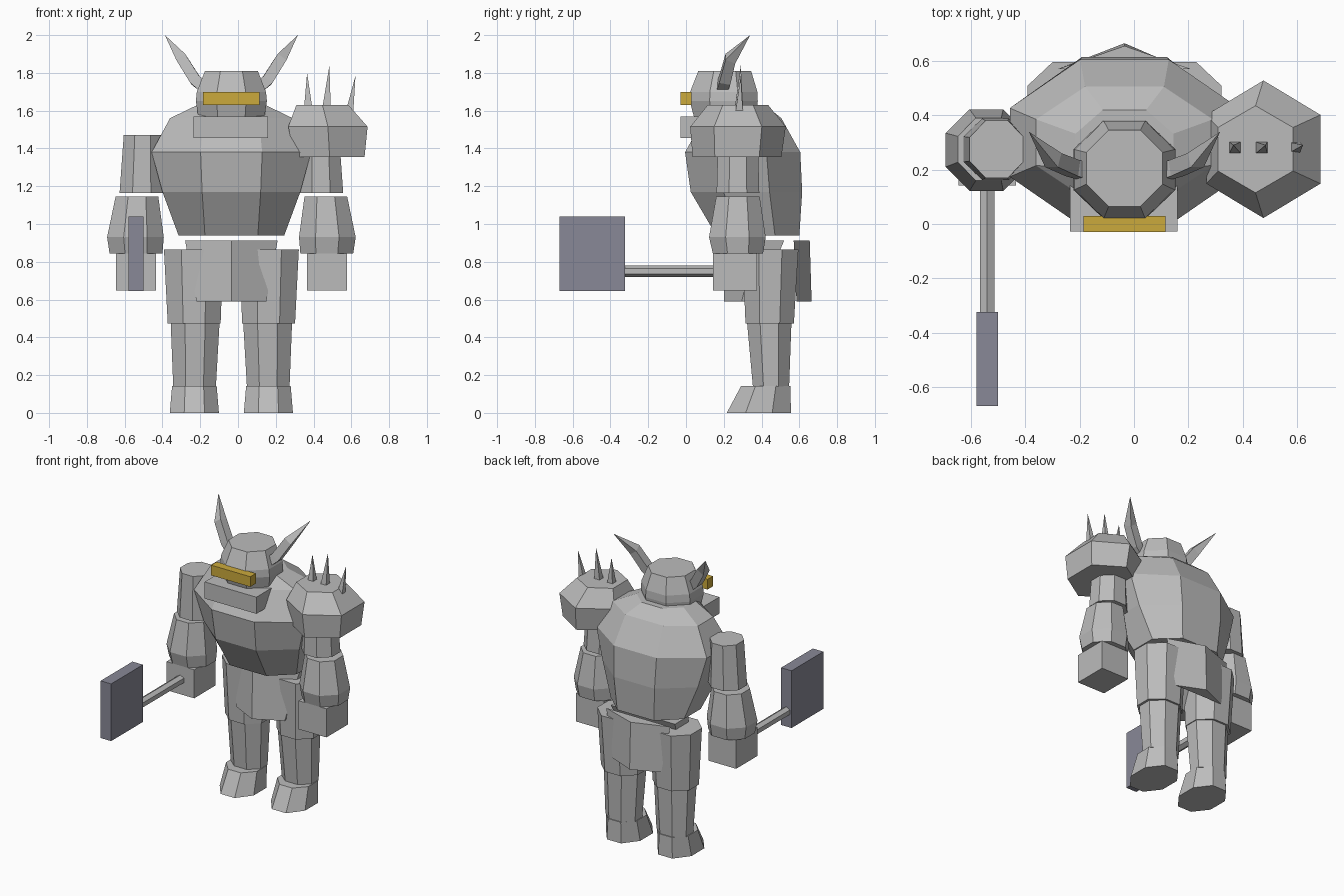
import bpy, bmesh, math
from mathutils import Vector

if "Cube" in bpy.data.objects:
    bpy.data.objects.remove(bpy.data.objects["Cube"])

CX = -0.035  # symmetry line of the body


def material(name, rgb):
    m = bpy.data.materials.new(name)
    m.diffuse_color = (*rgb, 1)
    m.use_nodes = True
    m.node_tree.nodes["Principled BSDF"].inputs["Base Color"].default_value = m.diffuse_color
    return m


GREY = material("pale_grey", (0.50, 0.50, 0.50))
STEEL = material("dark_steel", (0.25, 0.25, 0.31))
GOLD = material("gold", (0.60, 0.40, 0.045))


def loops_mesh(name, loops, mat=GREY):
    """Skin a stack of equal-length point loops and cap both ends."""
    bm = bmesh.new()
    rows = [[bm.verts.new(p) for p in loop] for loop in loops]
    n = len(rows[0])
    for a, b in zip(rows, rows[1:]):
        for i in range(n):
            j = (i + 1) % n
            bm.faces.new((a[i], a[j], b[j], b[i]))
    bm.faces.new(rows[0][::-1])
    bm.faces.new(rows[-1])
    bmesh.ops.remove_doubles(bm, verts=bm.verts, dist=0.0005)
    bmesh.ops.recalc_face_normals(bm, faces=bm.faces)
    me = bpy.data.meshes.new(name)
    bm.to_mesh(me)
    bm.free()
    me.materials.append(mat)
    ob = bpy.data.objects.new(name, me)
    bpy.context.collection.objects.link(ob)
    return ob


def ring(cx, cy, z, hx, hy, sides=8, flat=None):
    """Polygon of half-size hx, hy; flat overrides the half-width of front facet."""
    pts = [(math.cos((i + .5) * math.tau / sides), math.sin((i + .5) * math.tau / sides))
           for i in range(sides)]
    mx = max(abs(p[0]) for p in pts)
    my = max(abs(p[1]) for p in pts)
    out = []
    for x, y in pts:
        px = x / mx * hx
        if flat and abs(x) < mx * 0.6:
            px = math.copysign(flat, x)
        out.append((cx + px, cy + y / my * hy, z))
    return out


def loft(name, rings, sides=8):
    return loops_mesh(name, [ring(*r[:5], sides, *r[5:]) for r in rings])


def box(name, x, y, z, mat=GREY):
    base = [(x[0], y[0]), (x[1], y[0]), (x[1], y[1]), (x[0], y[1])]
    return loops_mesh(name, [[(*p, h) for p in base] for h in z], mat)


def spike(name, path, radii, sides=4):
    """Tapered polygonal tube along a path, ending in a point."""
    pts = [Vector(p) for p in path]
    loops = []
    for i, p in enumerate(pts):
        d = (pts[min(i + 1, len(pts) - 1)] - pts[max(i - 1, 0)]).normalized()
        u = Vector((0, 1, 0)).cross(d).normalized()
        v = d.cross(u)
        loops.append([p + radii[i] * (math.cos(a) * u + math.sin(a) * v)
                      for a in [(k + .5) * math.tau / sides for k in range(sides)]])
    return loops_mesh(name, loops)


# Torso, widest at the chest
loft("torso", [(CX, .38, .94, .28, .22, .14), (CX, .32, 1.17, .365, .295, .155),
               (CX, .30, 1.38, .422, .305, .163), (CX, .30, 1.56, .325, .205, .145),
               (CX, .27, 1.63, .18, .15, .08)])

# Head, chin guard and visor
loft("head", [(CX, .21, 1.5, .165, .15), (CX, .2, 1.65, .188, .18),
              (CX, .2, 1.70, .183, .178), (CX, .205, 1.81, .14, .14)])
box("chin_guard", (-.235, .16), (-.028, .2), (1.455, 1.57))
box("visor", (-.185, .115), (-.03, .03), (1.63, 1.70), GOLD)

for s, side in ((-1, "right"), (1, "left")):
    def X(off):
        return CX + s * off

    # Horns
    spike(side + "_horn", [(X(.14), .19, 1.72), (X(.19), .205, 1.76),
                           (X(.262), .235, 1.875), (X(.352), .34, 2.0)],
          (.042, .042, .04, .0001))

    # Arms and hands
    loft(side + "_upper_arm", [(X(.475), .275, 1.165, .117, .113),
                               (X(.47), .275, 1.47, .1, .105)])
    loft(side + "_forearm", [(X(.505), .275, .845, .14, .133),
                             (X(.508), .272, .93, .15, .15),
                             (X(.50), .275, 1.145, .113, .115)])
    box(side + "_hand", (X(.505) - .106, X(.505) + .106), (.142, .376), (.648, .845))

    # Legs and feet
    loft(side + "_thigh", [(X(.197), .443, .472, .14, .128),
                           (X(.2), .447, .865, .157, .148)])
    loft(side + "_shin", [(X(.195), .45, .14, .113, .096),
                          (X(.192), .441, .472, .129, .117)])
    loft(side + "_foot", [(X(.196), .386, 0, .13, .17),
                          (X(.196), .422, .143, .118, .13)])

# Front skirt with a centre crease, and rear skirt plate
loops_mesh("front_skirt", [
    [(CX, .2, .59), (CX + .185, .295, .59), (CX + .185, .38, .59),
     (CX - .185, .38, .59), (CX - .185, .295, .59)],
    [(CX, .21, .913), (CX + .245, .37, .913), (CX + .245, .52, .913),
     (CX - .245, .52, .913), (CX - .245, .37, .913)]])
loops_mesh("rear_skirt", [
    [(CX + .185, .585, .59), (CX, .665, .59), (CX - .185, .585, .59)],
    [(CX + .245, .57, .913), (CX, .655, .913), (CX - .245, .57, .913)]])

# Spiked shoulder pad on one side
loft("shoulder_pad", [(.485, .27, 1.355, .185, .235), (.476, .275, 1.515, .21, .253),
                      (.447, .275, 1.63, .138, .16)], sides=6)
for i, (x, z, tx, tz) in enumerate(((.372, 1.60, .366, 1.80), (.468, 1.60, .484, 1.84),
                                    (.585, 1.56, .622, 1.785))):
    spike(f"shoulder_spike_{i + 1}", [(x, .28, z), (tx, .29, tz)], (.033, .0001))

# Hammer held forward
r = .031
loops_mesh("hammer_handle", [
    [(-.54 + r * math.sin(k * math.pi / 3), y, .75 + r * math.cos(k * math.pi / 3))
     for k in range(6)] for y in (-.665, .2)])
box("hammer_head", (-.58, -.50), (-.67, -.323), (.645, 1.04), STEEL)
